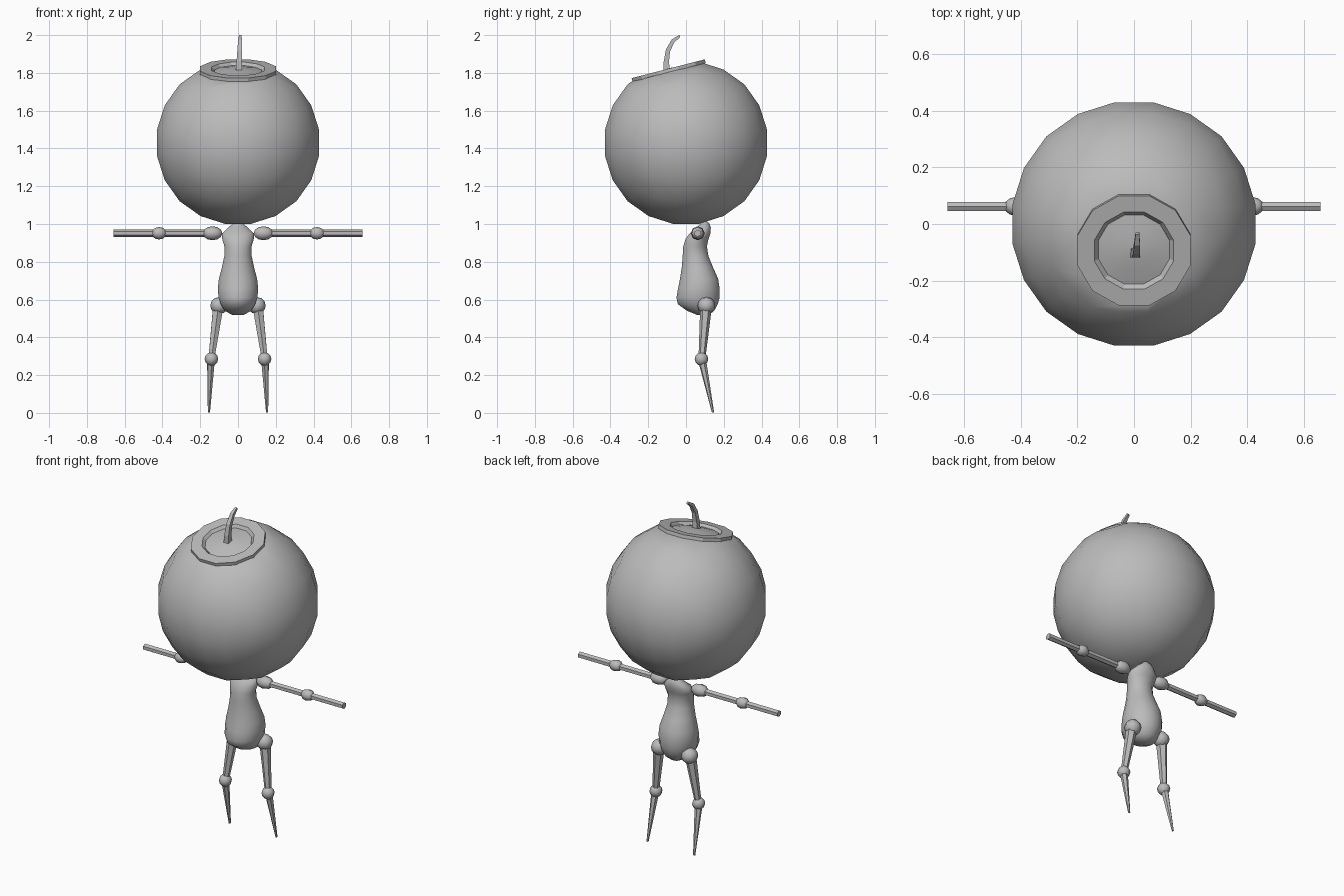
import bpy, bmesh, math
from mathutils import Vector, Matrix

if "Cube" in bpy.data.objects:
    bpy.data.objects.remove(bpy.data.objects["Cube"])

grey = bpy.data.materials.new("grey")
grey.diffuse_color = (0.5, 0.5, 0.5, 1)
grey.use_nodes = True
grey.node_tree.nodes["Principled BSDF"].inputs["Base Color"].default_value = grey.diffuse_color


def finish(bm, name, smooth=None):
    bmesh.ops.recalc_face_normals(bm, faces=bm.faces)
    me = bpy.data.meshes.new(name)
    bm.to_mesh(me)
    bm.free()
    me.materials.append(grey)
    ob = bpy.data.objects.new(name, me)
    bpy.context.collection.objects.link(ob)
    if smooth:
        bpy.ops.object.select_all(action='DESELECT')
        ob.select_set(True)
        bpy.context.view_layer.objects.active = ob
        bpy.ops.object.shade_smooth_by_angle(angle=math.radians(smooth))
    return ob


def loft(bm, rings, close=False):
    """Bridge rings of points, capping the ends or joining last to first."""
    loops = [[bm.verts.new(p) for p in r] for r in rings]
    n = len(loops[0])
    pairs = list(zip(loops, loops[1:])) + ([(loops[-1], loops[0])] if close else [])
    for a, b in pairs:
        for i in range(n):
            j = (i + 1) % n
            bm.faces.new((a[i], a[j], b[j], b[i]))
    if not close:
        bm.faces.new(loops[0])
        bm.faces.new(loops[-1])


def ring(c, rx, ry, n, phase=0.5):
    return [Vector((c[0] + rx * math.cos((i + phase) * math.tau / n),
                    c[1] + ry * math.sin((i + phase) * math.tau / n), c[2]))
            for i in range(n)]


def limb(name, a, b, ra, rb, n=6):
    a, b = Vector(a), Vector(b)
    rot = (b - a).to_track_quat('Z', 'Y')
    bm = bmesh.new()
    loft(bm, [[rot @ p + e for p in ring((0, 0, 0), r, r, n)] for e, r in ((a, ra), (b, rb))])
    finish(bm, name)


def joint(name, c, size, axis='Z'):
    bm = bmesh.new()
    bmesh.ops.create_uvsphere(bm, u_segments=8, v_segments=6, radius=1)
    if axis == 'X':
        bm.transform(Matrix.Rotation(math.pi / 2, 4, 'Y'))
    bm.transform(Matrix.Translation(c) @ Matrix.Diagonal((*size, 1)))
    finish(bm, name, 60)


# Tilted frame of the lid: origin at the centre of its top face
lid_frame = Matrix.Translation((0, -0.094, 1.822)) @ Matrix.Rotation(math.radians(14.4), 4, 'X')

# Head: cube rounded into a ball, cut flat under the lid
bm = bmesh.new()
bmesh.ops.create_cube(bm, size=2)
bmesh.ops.subdivide_edges(bm, edges=bm.edges[:], cuts=4, use_grid_fill=True)
for v in bm.verts:
    d = Vector([math.tan(k * math.pi / 4) for k in v.co]).normalized()
    v.co = d * 0.44 + Vector((0, 0, 1.43))
cut = bmesh.ops.bisect_plane(bm, geom=bm.verts[:] + bm.edges[:] + bm.faces[:],
                             plane_co=lid_frame @ Vector((0, 0, -0.018)),
                             plane_no=lid_frame.to_3x3() @ Vector((0, 0, 1)),
                             clear_outer=True)
bmesh.ops.holes_fill(bm, edges=[e for e in cut['geom_cut'] if isinstance(e, bmesh.types.BMEdge)])
finish(bm, "head", 40)

# Lid rim
bm = bmesh.new()
loft(bm, [ring((0, 0, z), r, r, 12) for r, z in
          ((0.207, -0.02), (0.207, 0), (0.145, 0), (0.128, -0.02))], close=True)
bm.transform(lid_frame)
finish(bm, "lid_rim")

# Lid floor, slightly domed
bm = bmesh.new()
loft(bm, [ring((0, 0, z), r, r, 12) for r, z in
          ((0.13, -0.019), (0.13, -0.015), (0.07, -0.004), (0.01, 0.002))])
bm.transform(lid_frame)
finish(bm, "lid_floor", 40)

# Stem: square, tapering and bent backwards
bm = bmesh.new()
path = [(0.004, -0.102, 1.81, 0.018, 0), (0.006, -0.104, 1.86, 0.015, 0),
        (0.009, -0.095, 1.92, 0.013, 20), (0.011, -0.068, 1.97, 0.011, 45),
        (0.012, -0.033, 1.995, 0.007, 60)]
rings = []
for x, y, z, r, tilt in path:
    rot = Matrix.Rotation(math.radians(-tilt), 3, 'X')
    rings.append([rot @ p + Vector((x, y, z)) for p in ring((0, 0, 0), r * 1.3, r * 1.3, 4)])
loft(bm, rings)
finish(bm, "stem")

# Torso: stacked ovals given as height, half width, front y, back y
bm = bmesh.new()
profile = [(0.518, 0.03, 0.06, 0.12), (0.54, 0.07, 0.005, 0.15), (0.575, 0.093, -0.045, 0.17),
           (0.61, 0.105, -0.053, 0.18), (0.66, 0.109, -0.044, 0.18), (0.71, 0.103, -0.034, 0.172),
           (0.77, 0.087, -0.024, 0.145), (0.83, 0.074, -0.019, 0.12), (0.88, 0.073, -0.016, 0.112),
           (0.92, 0.085, -0.004, 0.12), (0.95, 0.086, 0.018, 0.131), (0.98, 0.055, 0.055, 0.132),
           (1.0, 0.03, 0.075, 0.125), (1.02, 0.01, 0.088, 0.105)]
loft(bm, [ring((0, (f + b) / 2, z), w, (b - f) / 2, 16) for z, w, f, b in profile])
finish(bm, "torso", 60)

# Arms and legs on both sides
for side, s in (("left", 1), ("right", -1)):
    joint(f"{side}_shoulder", (s * 0.135, 0.062, 0.951), (0.052, 0.037, 0.037), 'X')
    joint(f"{side}_elbow", (s * 0.418, 0.062, 0.951), (0.04, 0.033, 0.033), 'X')
    limb(f"{side}_upper_arm", (s * 0.1, 0.062, 0.951), (s * 0.42, 0.062, 0.951), 0.019, 0.019)
    limb(f"{side}_forearm", (s * 0.42, 0.062, 0.951), (s * 0.658, 0.062, 0.951), 0.019, 0.019)
    joint(f"{side}_hip", (s * 0.1, 0.108, 0.568), (0.047, 0.047, 0.045))
    joint(f"{side}_knee", (s * 0.141, 0.082, 0.285), (0.036, 0.036, 0.036))
    limb(f"{side}_thigh", (s * 0.105, 0.106, 0.56), (s * 0.141, 0.084, 0.285), 0.031, 0.018)
    limb(f"{side}_shin", (s * 0.143, 0.084, 0.285), (s * 0.154, 0.143, 0.002), 0.022, 0.006)
